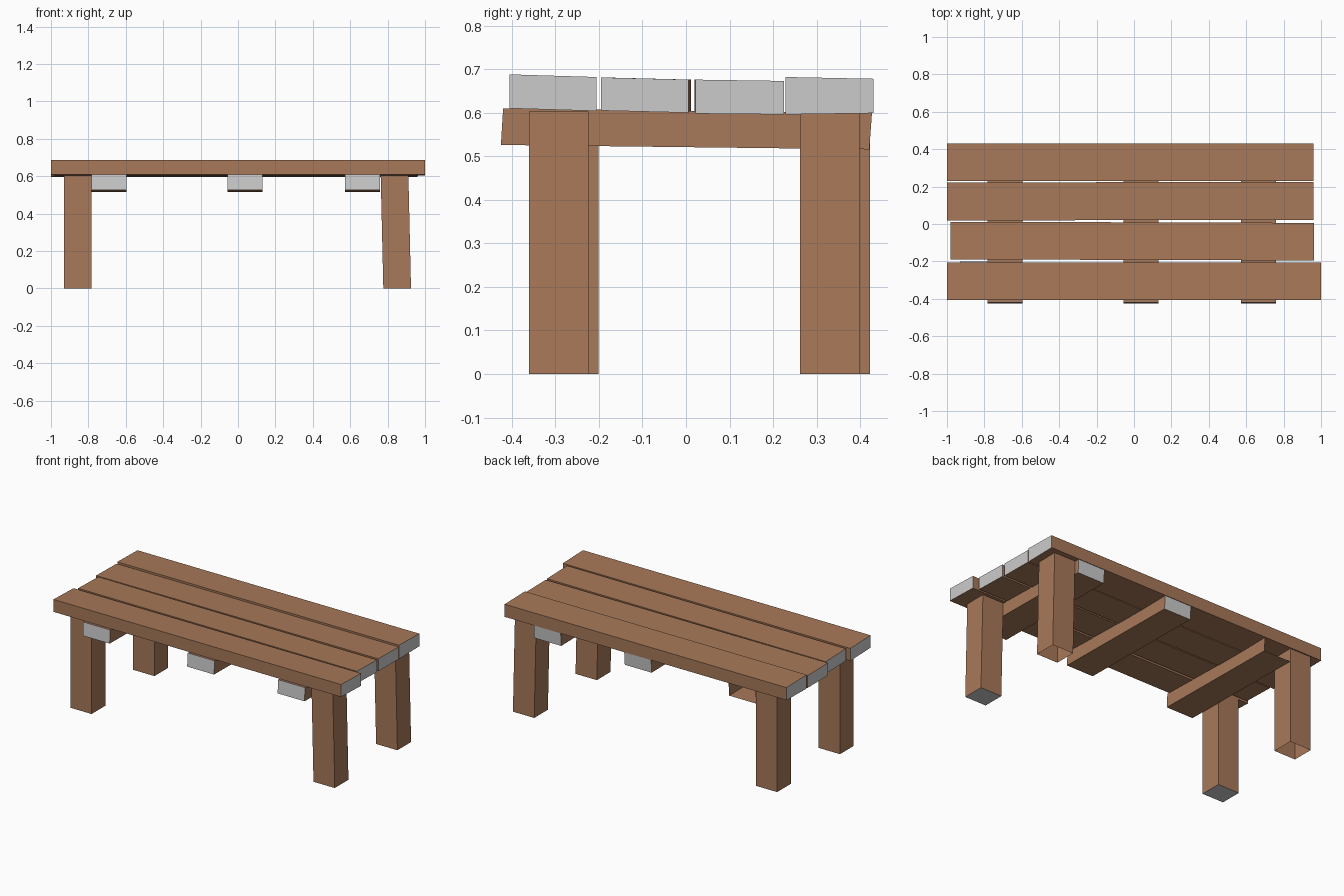
import bpy, bmesh

if "Cube" in bpy.data.objects:
    bpy.data.objects.remove(bpy.data.objects["Cube"])


def material(name, rgb):
    m = bpy.data.materials.new(name)
    m.diffuse_color = (*rgb, 1)
    m.use_nodes = True
    m.node_tree.nodes["Principled BSDF"].inputs["Base Color"].default_value = m.diffuse_color
    return m


wood = material("brown wood", (0.39, 0.19, 0.10))
grain = material("grey end", (0.8, 0.8, 0.8))


def timber(name, start, end, cap_start=True, cap_end=True):
    """Four-sided timber between two end quads, with optional grey end caps."""
    bm = bmesh.new()
    a = [bm.verts.new(p) for p in start]
    b = [bm.verts.new(p) for p in end]
    for i in range(4):
        j = (i + 1) % 4
        bm.faces.new((a[i], a[j], b[j], b[i]))
    for use, ring in ((cap_start, a), (cap_end, b)):
        if use:
            bm.faces.new(ring).material_index = 1
    bmesh.ops.recalc_face_normals(bm, faces=bm.faces)
    me = bpy.data.meshes.new(name)
    bm.to_mesh(me)
    bm.free()
    me.materials.append(wood)
    me.materials.append(grain)
    bpy.context.collection.objects.link(bpy.data.objects.new(name, me))


# Top planks: x0, x1, y0, y1, bottom z at y0/y1, top z at y0/y1, y shift at the left end
planks = [
    (-1.00, 1.000, -0.405, -0.205, 0.610, 0.604, 0.688, 0.682, 0.000),
    (-0.98, 0.963, -0.195, 0.006, 0.605, 0.600, 0.681, 0.676, 0.006),
    (-1.00, 0.960, 0.022, 0.225, 0.598, 0.596, 0.676, 0.673, -0.003),
    (-1.00, 0.960, 0.229, 0.430, 0.596, 0.599, 0.682, 0.678, 0.000),
]
for n, (x0, x1, y0, y1, b0, b1, t0, t1, dy) in enumerate(planks, 1):
    quad = [(y0, b0), (y1, b1), (y1, t1), (y0, t0)]
    timber(f"top_plank_{n}",
           [(x0, y + dy, z) for y, z in quad],
           [(x1, y, z) for y, z in quad])

# Cross battens under the planks, sloping slightly down to the back
for name, x0, back_cap in (("left_batten", -0.782, False),
                           ("middle_batten", -0.056, True),
                           ("right_batten", 0.573, True)):
    x1 = x0 + 0.187
    timber(name,
           [(x0, -0.425, 0.526), (x1, -0.425, 0.526), (x1, -0.420, 0.610), (x0, -0.420, 0.610)],
           [(x0, 0.421, 0.516), (x1, 0.421, 0.516), (x1, 0.427, 0.599), (x0, 0.427, 0.599)],
           True, back_cap)

# Legs: the right pair leans inward, the back pair has open bottoms
for name, x0, y0, lean, closed in (("front_left_leg", -0.93, -0.337, 0.0, True),
                                   ("front_right_leg", 0.777, -0.36, -0.014, True),
                                   ("back_left_leg", -0.93, 0.287, 0.0, False),
                                   ("back_right_leg", 0.777, 0.262, -0.014, False)):
    x1, y1 = x0 + 0.148, y0 + 0.136
    foot = [(x0, y0), (x1, y0), (x1, y1), (x0, y1)]
    timber(name,
           [(x, y, 0) for x, y in foot],
           [(x + lean, y, 0.603) for x, y in foot],
           closed, True)
